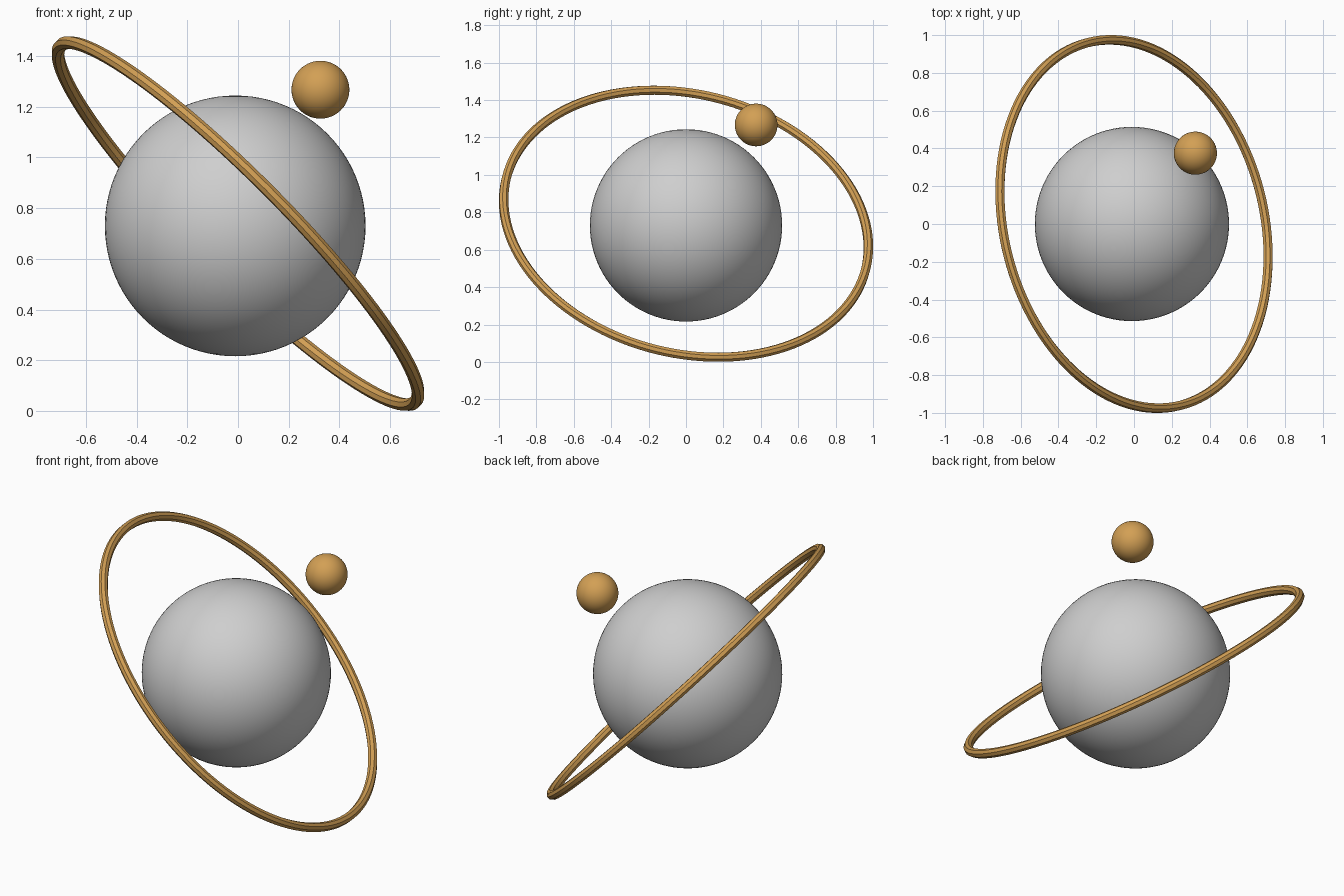
import bpy, bmesh, math
from mathutils import Vector, Matrix

if "Cube" in bpy.data.objects:
    bpy.data.objects.remove(bpy.data.objects["Cube"])


def material(name, rgb):
    m = bpy.data.materials.new(name)
    m.diffuse_color = (*rgb, 1)
    m.use_nodes = True
    m.node_tree.nodes["Principled BSDF"].inputs["Base Color"].default_value = m.diffuse_color
    return m


grey = material("pale grey", (0.62, 0.62, 0.62))
ochre = material("warm ochre", (0.65, 0.35, 0.09))


def ball(name, centre, radius, mat):
    bpy.ops.mesh.primitive_uv_sphere_add(segments=96, ring_count=48,
                                         radius=radius, location=centre)
    ob = bpy.context.object
    ob.name = name
    ob.data.materials.append(mat)
    bpy.ops.object.shade_smooth()
    return ob


def ring(name, centre, normal, radius, half_thickness, mat, sides=8, steps=128):
    # eight-sided section with a flat side facing outward, swept round a circle
    r = half_thickness / math.cos(math.pi / sides)
    bm = bmesh.new()
    loops = []
    for i in range(steps):
        turn = Matrix.Rotation(math.tau * i / steps, 3, 'Z')
        loop = []
        for j in range(sides):
            a = math.tau * (j + 0.5) / sides
            loop.append(bm.verts.new(
                turn @ Vector((radius + r * math.cos(a), 0, r * math.sin(a)))))
        loops.append(loop)
    for i in range(steps):
        p, q = loops[i], loops[(i + 1) % steps]
        for j in range(sides):
            k = (j + 1) % sides
            bm.faces.new((p[j], q[j], q[k], p[k]))
    bmesh.ops.recalc_face_normals(bm, faces=bm.faces)
    me = bpy.data.meshes.new(name)
    bm.to_mesh(me)
    bm.free()
    ob = bpy.data.objects.new(name, me)
    bpy.context.collection.objects.link(ob)
    me.materials.append(mat)
    ob.location = centre
    ob.rotation_euler = Vector(normal).to_track_quat('Z', 'Y').to_euler()
    bpy.ops.object.select_all(action='DESELECT')
    bpy.context.view_layer.objects.active = ob
    ob.select_set(True)
    bpy.ops.object.shade_smooth_by_angle(angle=math.radians(30))
    return ob


# large central globe, small satellite, tilted orbit ring
ball("globe", (-0.011, 0.0, 0.73), 0.514, grey)
ball("satellite", (0.325, 0.375, 1.267), 0.114, ochre)
ring("orbit_ring", (0, 0, 0.739), (0.698, 0.179, 0.694), 0.991, 0.024, ochre)
